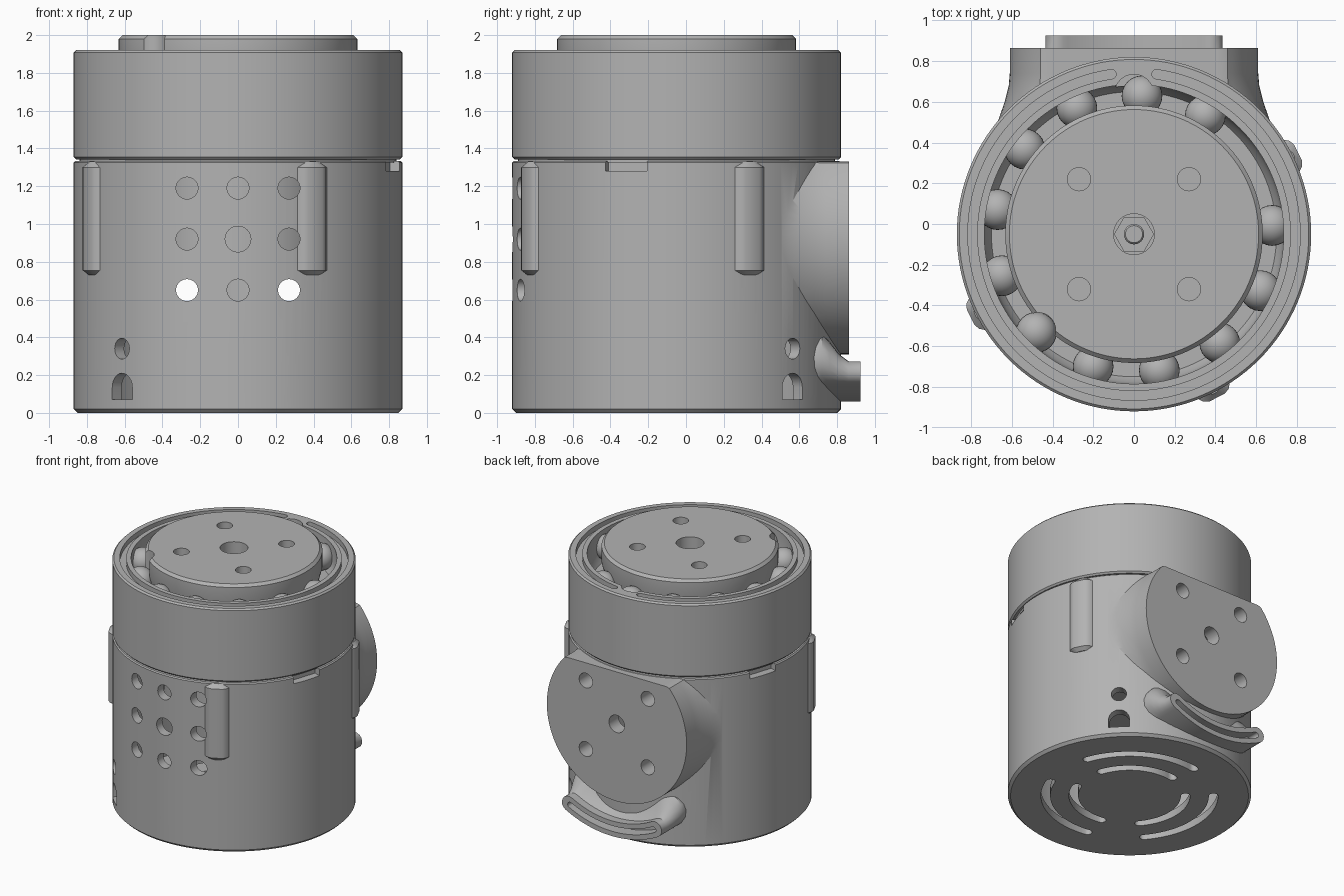
import bpy, bmesh
from math import sin, cos, pi, radians
from mathutils import Matrix

cube = bpy.data.objects.get("Cube")
if cube:
    bpy.data.objects.remove(cube, do_unlink=True)

grey = bpy.data.materials.new("mid grey")
grey.use_nodes = True
COLOUR = (0.45, 0.45, 0.45, 1)
grey.diffuse_color = COLOUR
grey.node_tree.nodes["Principled BSDF"].inputs["Base Color"].default_value = COLOUR

AXIS = Matrix.Translation((0, -0.05, 0))      # main drum axis
SIDE = Matrix(((0, 0, 1, 0), (1, 0, 0, 0), (0, 1, 0, 0), (0, 0, 0, 1)))


def upright(angle=0):
    return AXIS @ Matrix.Rotation(radians(angle), 4, 'Z')


def radial(angle, z=0):
    """Local x runs sideways, y up and z outward from the drum axis."""
    return upright(angle) @ Matrix.Translation((0, 0, z)) @ SIDE


def circle(r, n=32, x=0, y=0):
    return [(x + r * cos(2 * pi * i / n), y + r * sin(2 * pi * i / n)) for i in range(n)]


def arc_slot(r, half, a0, a1, n=32):
    """Outline of a curved slot with round ends."""
    a0, a1 = radians(a0), radians(a1)
    pts = [((r + half) * cos(a0 + (a1 - a0) * i / n), (r + half) * sin(a0 + (a1 - a0) * i / n))
           for i in range(n + 1)]
    for i in range(1, 8):
        t = a1 + pi * i / 8
        pts.append((r * cos(a1) + half * cos(t), r * sin(a1) + half * sin(t)))
    pts += [((r - half) * cos(a1 + (a0 - a1) * i / n), (r - half) * sin(a1 + (a0 - a1) * i / n))
            for i in range(n + 1)]
    for i in range(1, 8):
        t = a0 + pi + pi * i / 8
        pts.append((r * cos(a0) + half * cos(t), r * sin(a0) + half * sin(t)))
    return pts


def loft(bm, sections, matrix=AXIS):
    """Skin a stack of equal-length outlines and cap both ends."""
    rings = [[bm.verts.new(matrix @ Matrix.Translation((x, y, d)).translation) for x, y in pts]
             for pts, d in sections]
    for lo, hi in zip(rings, rings[1:]):
        for i in range(len(lo)):
            j = (i + 1) % len(lo)
            bm.faces.new((lo[i], lo[j], hi[j], hi[i]))
    bm.faces.new(rings[0][::-1])
    bm.faces.new(rings[-1])


def prism(bm, outline, d0, d1, matrix=AXIS):
    loft(bm, [(outline, d0), (outline, d1)], matrix)


def lathe(bm, profile, matrix=AXIS, n=128):
    loft(bm, [(circle(r, n), z) for r, z in profile], matrix)


def make(name, bm):
    bmesh.ops.recalc_face_normals(bm, faces=bm.faces)
    mesh = bpy.data.meshes.new(name)
    bm.to_mesh(mesh)
    bm.free()
    mesh.materials.append(grey)
    obj = bpy.data.objects.new(name, mesh)
    bpy.context.collection.objects.link(obj)
    return obj


def combine(obj, bm, operation):
    tool = make("tool", bm)
    tool.hide_render = True
    mod = obj.modifiers.new("combine", 'BOOLEAN')
    mod.operation, mod.solver, mod.object = operation, 'EXACT', tool
    mesh = bpy.data.meshes.new_from_object(obj.evaluated_get(bpy.context.evaluated_depsgraph_get()))
    obj.modifiers.clear()
    obj.data = mesh
    bpy.data.objects.remove(tool, do_unlink=True)


# Lower housing drum
bm = bmesh.new()
lathe(bm, [(0.85, 0), (0.87, 0.02), (0.87, 1.325), (0.862, 1.333)])
housing = make("lower_housing", bm)

# Rear mounting flange, flat at the top
bm = bmesh.new()
lathe(bm, [(0.7, 0.45), (0.67, 0.55), (0.635, 0.65), (0.615, 0.73), (0.61, 0.79), (0.61, 0.913)],
      radial(90, 0.92), 96)
for v in bm.verts:
    v.co.z = min(v.co.z, 1.33)
bmesh.ops.dissolve_degenerate(bm, dist=0.0001, edges=bm.edges)
combine(housing, bm, 'UNION')

# Curved slotted bracket flaring into the drum
bm = bmesh.new()
sections = []
for inner, depth in ((0.58, 0.6), (0.585, 0.77), (0.63, 0.81), (0.70, 0.86), (0.74, 0.91), (0.74, 0.975)):
    sections.append((arc_slot((inner + 0.86) / 2, (0.86 - inner) / 2, 242, 298), depth))
loft(bm, sections, radial(90, 0.92))
combine(housing, bm, 'UNION')

# Three raised ribs
for angle in (26.5, 207, 297):
    def rib(w, d):
        half = [(d, w - 0.045), (d - 0.012, w - 0.018), (d - 0.035, w)]
        return [(0.82, -w)] + [(x, -y) for x, y in half[::-1]] + half + [(0.82, w)]
    bm = bmesh.new()
    loft(bm, [(rib(0.065, 0.875), 0.73), (rib(0.087, 0.9), 0.755),
              (rib(0.087, 0.9), 1.3), (rib(0.055, 0.875), 1.331)], upright(angle))
    combine(housing, bm, 'UNION')

# Hollow inside
bm = bmesh.new()
lathe(bm, [(0.8, 0.06), (0.8, 1.27)])
combine(housing, bm, 'DIFFERENCE')

# Holes in the front and flange, side openings, rim notches, floor and bracket slots
bm = bmesh.new()
for i in (-1, 0, 1):
    for j in (-1, 0, 1):
        hole = circle(0.068 if i == j == 0 else 0.058, 32, 0.27 * i, 0.92 + 0.27 * j)
        prism(bm, hole, 0.6, 1.1, radial(-90))
        if abs(i) == abs(j):
            prism(bm, hole, 0.6, 1.1, radial(90))
arch = [(-0.075, 0.07), (0.075, 0.07)] + [(0.075 * cos(pi * i / 12), 0.135 + 0.075 * sin(pi * i / 12))
                                          for i in range(13)]
for angle in (45, 225):
    prism(bm, circle(0.055, 24, 0, 0.34), 0.7, 1, radial(angle))
    prism(bm, arch, 0.7, 1, radial(angle))
for angle in (-18, 162):
    prism(bm, [(-0.115, 1.28), (0.115, 1.28), (0.115, 1.4), (-0.115, 1.4)], 0.81, 1, radial(angle))
for angle in (60, 180, 300):
    for r in (0.4, 0.6):
        prism(bm, arc_slot(r, 0.033, angle - 40, angle + 40), -0.1, 0.2)
prism(bm, arc_slot(0.8, 0.022, 243, 297), 0.88, 1.1, radial(90, 0.92))
combine(housing, bm, 'DIFFERENCE')

# Upper bearing ring with its ball track, seal groove and loading notch
bm = bmesh.new()
lathe(bm, [(0.84, 1.325), (0.84, 1.342), (0.858, 1.342), (0.87, 1.354), (0.87, 1.908), (0.858, 1.92)])
ring = make("bearing_outer_ring", bm)
bm = bmesh.new()
lathe(bm, [(0.59, 1.2), (0.59, 1.7), (0.7, 1.7), (0.725, 1.74), (0.735, 1.8), (0.735, 2)])
combine(ring, bm, 'DIFFERENCE')
bm = bmesh.new()
prism(bm, arc_slot(0.793, 0.023, 98, 442, 120), 1.88, 2)
combine(ring, bm, 'DIFFERENCE')
bm = bmesh.new()
prism(bm, circle(0.095, 32, 0, 0.69), 1.76, 2.05)
combine(ring, bm, 'DIFFERENCE')

# Rotating hub with screw holes and loading notch
bm = bmesh.new()
lathe(bm, [(0.57, 1.35), (0.57, 1.74), (0.6, 1.74), (0.632, 1.86), (0.632, 1.98), (0.612, 2)])
hub = make("hub", bm)
bm = bmesh.new()
prism(bm, circle(0.1, 32), 1.6, 2.1)
for x in (-0.27, 0.27):
    for y in (-0.27, 0.27):
        prism(bm, circle(0.057, 32, x, y), 1.5, 2.1)
prism(bm, circle(0.085, 32, -0.47, -0.47), 1.78, 2.1)
combine(hub, bm, 'DIFFERENCE')

# Centre bolt and nut inside the hub
bm = bmesh.new()
prism(bm, circle(0.098, 6), 1.59, 1.7)
make("hex_nut", bm)
bm = bmesh.new()
lathe(bm, [(0.05, 1.59), (0.05, 1.76), (0.042, 1.77)], AXIS, 24)
make("centre_bolt", bm)

# Inner core below the hub
bm = bmesh.new()
lathe(bm, [(0.5, 0.8), (0.5, 1.275)])
make("inner_core", bm)

# Bearing balls, one place left empty
bm = bmesh.new()
for k in range(12):
    angle = radians(59 + k * 360 / 13)
    place = AXIS @ Matrix.Translation((0.68 * cos(angle), 0.68 * sin(angle), 1.8))
    bmesh.ops.create_uvsphere(bm, u_segments=24, v_segments=16, radius=0.1, matrix=place)
make("bearing_balls", bm)

for obj in bpy.context.collection.objects:
    if obj.type == 'MESH' and obj.data.materials and obj.data.materials[0] == grey:
        bpy.ops.object.select_all(action='DESELECT')
        obj.select_set(True)
        bpy.context.view_layer.objects.active = obj
        bpy.ops.object.shade_smooth_by_angle(angle=radians(30))
